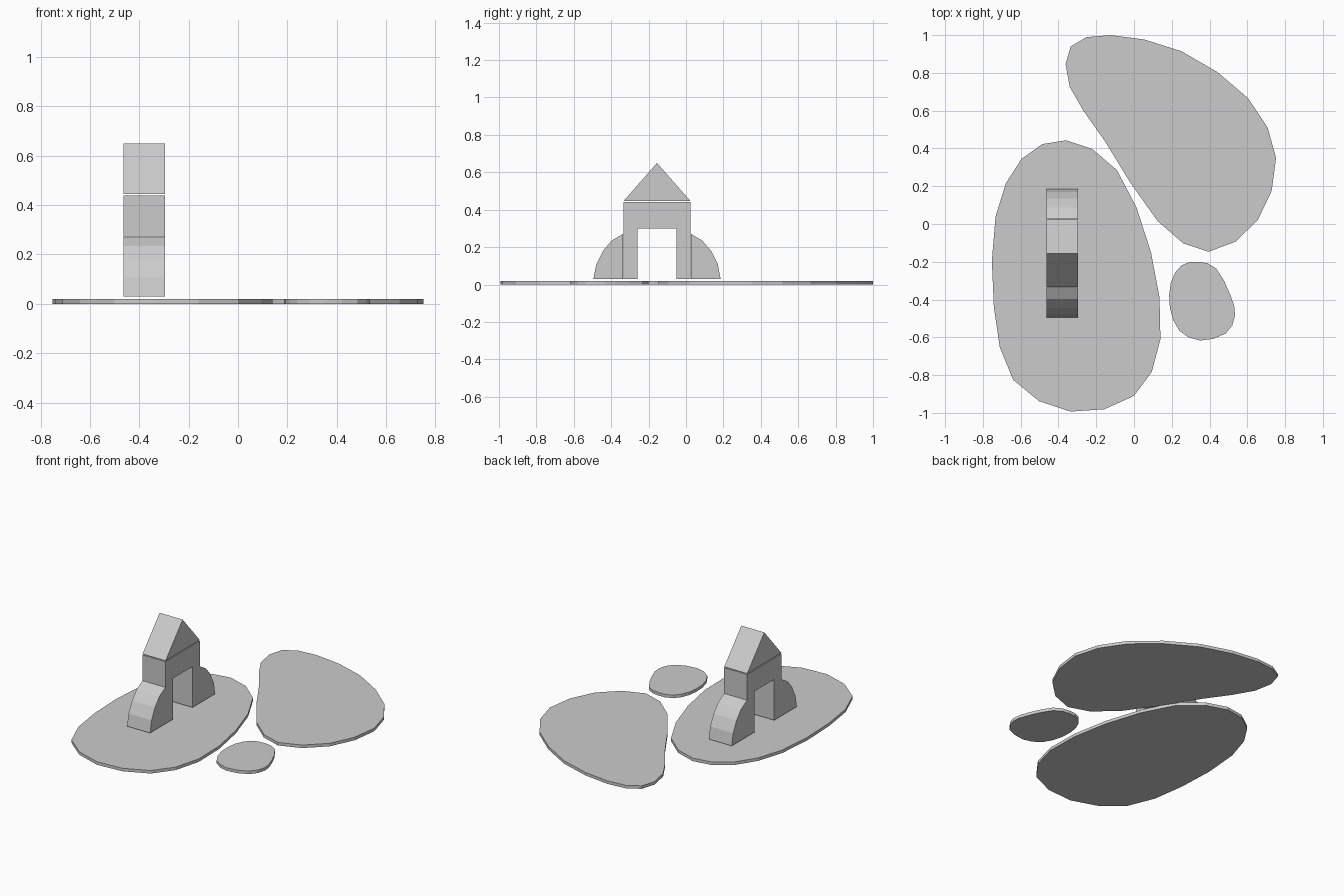
import bpy, bmesh
from mathutils import Vector

if "Cube" in bpy.data.objects:
    bpy.data.objects.remove(bpy.data.objects["Cube"])

X0, X1 = -0.464, -0.296      # block thickness along x
MID = -0.155                 # centre line of the gate in y


def extrude(name, pts, direction):
    """Fill a closed 3D outline and sweep it along a direction."""
    bm = bmesh.new()
    face = bm.faces.new([bm.verts.new(p) for p in pts])
    ext = bmesh.ops.extrude_face_region(bm, geom=[face], use_keep_orig=True)
    verts = [g for g in ext["geom"] if isinstance(g, bmesh.types.BMVert)]
    bmesh.ops.translate(bm, verts=verts, vec=direction)
    bmesh.ops.recalc_face_normals(bm, faces=bm.faces)
    mesh = bpy.data.meshes.new(name)
    bm.to_mesh(mesh)
    bm.free()
    ob = bpy.data.objects.new(name, mesh)
    bpy.context.collection.objects.link(ob)
    return ob


def smooth_loop(ctrl):
    """Double the points of a closed outline with rounded midpoints."""
    p = [Vector((x, y, 0)) for x, y in ctrl]
    n, out = len(p), []
    for i in range(n):
        a, b, c, d = p[i - 1], p[i], p[(i + 1) % n], p[(i + 2) % n]
        out += [b, (9 * (b + c) - a - d) / 16]
    return out


def block(name, profile, side=1):
    """Toy block from a (distance from centre line, z) profile."""
    extrude(name, [(X0, MID + side * y, z) for y, z in profile], (X1 - X0, 0, 0))


# Flat pebble-shaped ground pads
pads = {
    "large_pad": [(-.36, .443), (-.09, .285), (.09, -.15), (.14, -.61), (0, -.91),
                  (-.335, -.993), (-.64, -.825), (-.742, -.44), (-.733, .04), (-.595, .345)],
    "wide_pad": [(-.125, 1.0), (.25, .915), (.605, .665), (.752, .35), (.655, .02),
                 (.395, -.147), (.125, .015), (-.155, .44), (-.34, .725), (-.335, .94)],
    "small_pad": [(.34, -.20), (.435, -.235), (.51, -.375), (.535, -.485), (.485, -.58),
                  (.35, -.617), (.24, -.565), (.19, -.445), (.195, -.31), (.25, -.22)],
}
for name, ctrl in pads.items():
    extrude(name, smooth_loop(ctrl), (0, 0, 0.02))

# Gate block with a square opening
block("arch", [(-.179, .03), (-.179, .44), (.179, .44), (.179, .03),
               (.103, .03), (.103, .30), (-.103, .30), (-.103, .03)])

# Triangular roof block
block("roof", [(-.179, .446), (0, .65), (.179, .446)])

# Rounded buttress on each side
for name, side in (("left_buttress", -1), ("right_buttress", 1)):
    block(name, [(.181, .03), (.340, .03), (.325, .108), (.289, .180),
                 (.243, .234), (.181, .271)], side)
